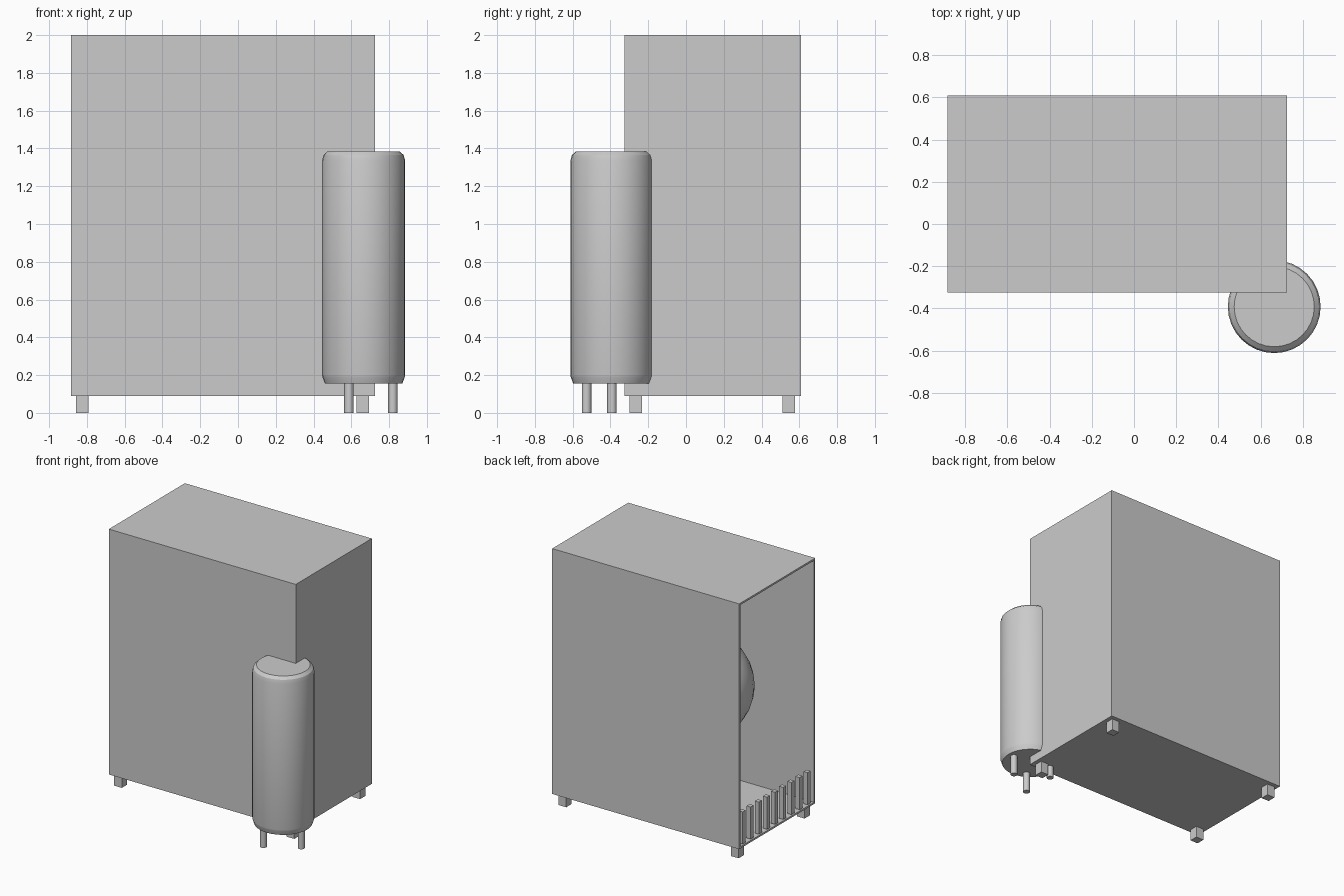
import bpy, bmesh, math
from mathutils import Matrix, Vector

if "Cube" in bpy.data.objects:
    bpy.data.objects.remove(bpy.data.objects["Cube"])

grey = bpy.data.materials.new("light_grey")
grey.diffuse_color = (0.6, 0.6, 0.6, 1)
grey.use_nodes = True
grey.node_tree.nodes["Principled BSDF"].inputs["Base Color"].default_value = grey.diffuse_color


def finish(name, bm, smooth=False):
    bmesh.ops.recalc_face_normals(bm, faces=bm.faces)
    mesh = bpy.data.meshes.new(name)
    bm.to_mesh(mesh)
    bm.free()
    mesh.materials.append(grey)
    ob = bpy.data.objects.new(name, mesh)
    bpy.context.collection.objects.link(ob)
    if smooth:
        bpy.ops.object.select_all(action='DESELECT')
        ob.select_set(True)
        bpy.context.view_layer.objects.active = ob
        bpy.ops.object.shade_smooth_by_angle(angle=math.radians(25))
    return ob


def add_box(bm, lo, hi):
    lo, hi = Vector(lo), Vector(hi)
    m = Matrix.Translation((lo + hi) / 2) @ Matrix.Diagonal((*(hi - lo), 1))
    return bmesh.ops.create_cube(bm, size=1, matrix=m)["verts"]


def lathe(name, profile, x, y, steps=32):
    bm = bmesh.new()
    vs = [bm.verts.new((x + r, y, z)) for r, z in profile]
    es = [bm.edges.new(p) for p in zip(vs, vs[1:])]
    bmesh.ops.spin(bm, geom=vs + es, cent=(x, y, 0), axis=(0, 0, 1),
                   angle=2 * math.pi, steps=steps)
    bmesh.ops.remove_doubles(bm, verts=bm.verts, dist=1e-4)
    return finish(name, bm, True)


X0, X1, Y0, Y1, Z0, Z1 = -0.885, 0.725, -0.325, 0.61, 0.09, 2.0
WALL = 0.02

# Cabinet: a thin-walled box with its left side open
bm = bmesh.new()
add_box(bm, (X0, Y0, Z0), (X1, Y1, Z1))
bm.normal_update()
left = [f for f in bm.faces if f.normal.x < -0.9]
bmesh.ops.inset_region(bm, faces=left, thickness=WALL)
inner = bmesh.ops.extrude_face_region(bm, geom=left)["geom"]
bmesh.ops.delete(bm, geom=left, context='FACES')
for v in inner:
    if isinstance(v, bmesh.types.BMVert):
        v.co.x = X1 - WALL
finish("cabinet", bm)

# Cabinet feet
bm = bmesh.new()
for cx in (-0.825, 0.66):
    for cy in (-0.265, 0.545):
        add_box(bm, (cx - 0.033, cy - 0.033, 0), (cx + 0.033, cy + 0.033, Z0))
finish("cabinet_feet", bm)

# Row of low posts along the opening
bm = bmesh.new()
for i in range(9):
    cy = (Y0 + Y1) / 2 + (i - 4) * 0.1
    add_box(bm, (X0 + 0.005, cy - 0.018, Z0 + WALL),
            (X0 + 0.04, cy + 0.018, Z0 + 0.27))
finish("opening_posts", bm)

# Round vessel inside the cabinet
bm = bmesh.new()
bmesh.ops.create_uvsphere(bm, u_segments=32, v_segments=16, radius=0.4,
                          matrix=Matrix.Translation((-0.16, 0.08, 0.97)))
finish("inner_vessel", bm, True)

# Upright tank at the front right corner
TX, TY = 0.665, -0.392
lathe("tank", [(0, 0.155), (0.205, 0.155), (0.218, 0.19), (0.22, 0.2),
               (0.22, 1.335), (0.212, 1.365), (0.19, 1.385), (0, 1.385)], TX, TY)

# Three tank legs
for i in range(3):
    a = i * math.tau / 3
    lathe(f"tank_leg_{i + 1}", [(0, 0), (0.025, 0), (0.025, 0.16), (0, 0.16)],
          TX + 0.155 * math.cos(a), TY + 0.155 * math.sin(a), 16)
